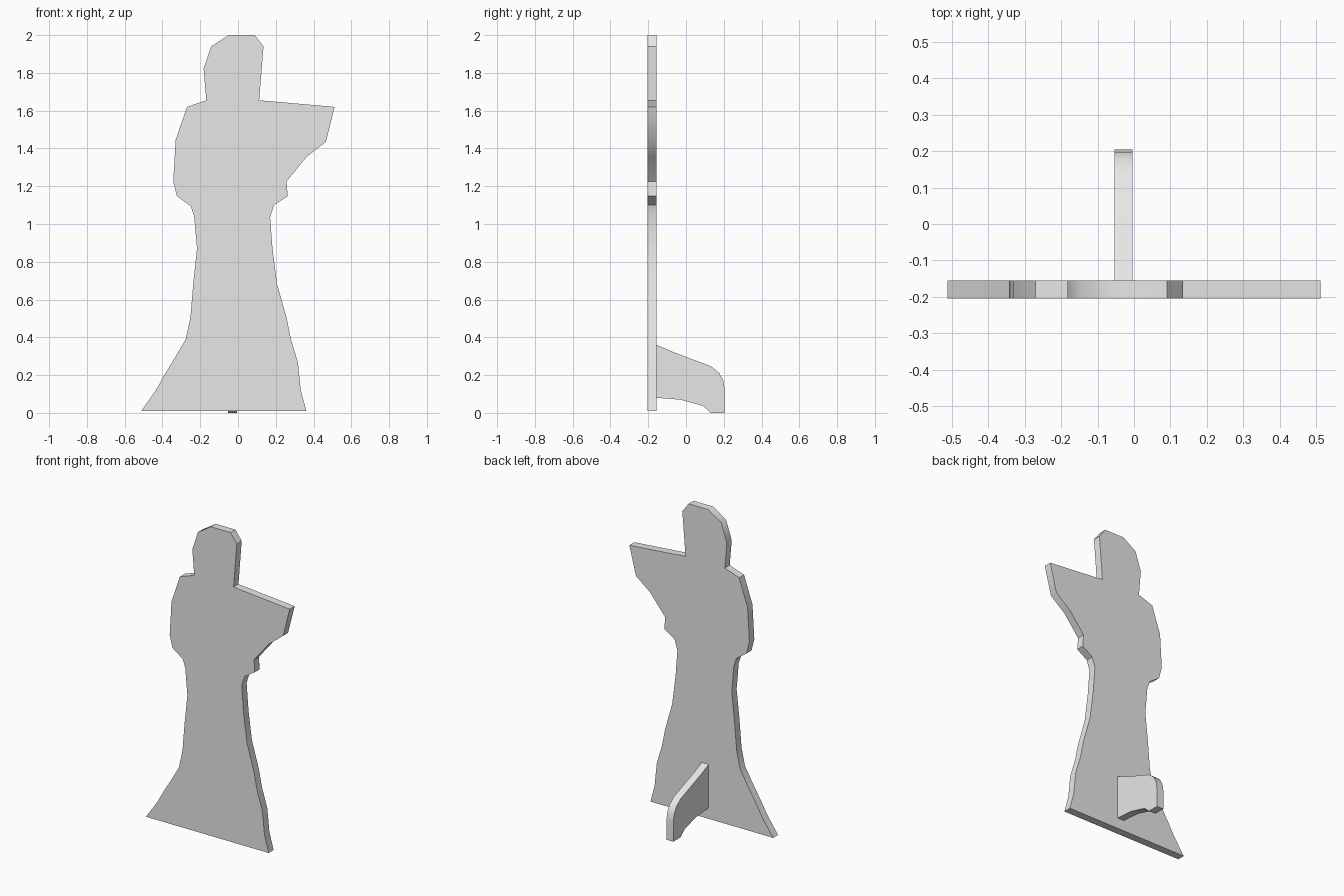
import bpy, bmesh, math
from mathutils import Vector

if "Cube" in bpy.data.objects:
    bpy.data.objects.remove(bpy.data.objects["Cube"])

grey = bpy.data.materials.new("light_grey")
grey.diffuse_color = (0.8, 0.8, 0.8, 1)
grey.use_nodes = True
grey.node_tree.nodes["Principled BSDF"].inputs["Base Color"].default_value = grey.diffuse_color


def plate(name, points, offset):
    """Extrude a flat 3D outline by an offset vector into a solid board."""
    bm = bmesh.new()
    face = bm.faces.new([bm.verts.new(p) for p in points])
    ext = bmesh.ops.extrude_face_region(bm, geom=[face], use_keep_orig=True)
    moved = [g for g in ext["geom"] if isinstance(g, bmesh.types.BMVert)]
    bmesh.ops.translate(bm, vec=Vector(offset), verts=moved)
    bmesh.ops.recalc_face_normals(bm, faces=bm.faces)
    mesh = bpy.data.meshes.new(name)
    bm.to_mesh(mesh)
    bm.free()
    mesh.materials.append(grey)
    ob = bpy.data.objects.new(name, mesh)
    bpy.context.collection.objects.link(ob)
    bpy.ops.object.select_all(action='DESELECT')
    ob.select_set(True)
    bpy.context.view_layer.objects.active = ob
    bpy.ops.object.shade_smooth_by_angle(angle=math.radians(40))
    return ob


# Standing figure silhouette (x, z): left side upward, then right side downward
left = [(-.512, .01), (-.435, .12), (-.39, .20), (-.335, .29), (-.277, .39),
        (-.252, .505), (-.237, .685), (-.217, .87), (-.232, 1.04),
        (-.25, 1.095), (-.323, 1.147), (-.343, 1.225), (-.33, 1.445),
        (-.27, 1.62), (-.168, 1.655), (-.182, 1.82), (-.142, 1.94), (-.05, 2)]
right = [(.09, 2), (.135, 1.94), (.112, 1.655), (.512, 1.62), (.465, 1.435),
         (.363, 1.355), (.257, 1.225), (.263, 1.147), (.19, 1.10),
         (.17, 1.035), (.183, .865), (.207, .68), (.257, .505), (.28, .39),
         (.317, .268), (.332, .12), (.362, .01)]
plate("figure_board", [(x, -.205, z) for x, z in left + right], (0, .05, 0))

# Rear support fin (y, z)
fin = [(-.155, .36), (-.075, .325), (.132, .247), (.175, .212), (.197, .172),
       (.205, .125), (.205, 0), (.132, 0), (.09, .037), (-.03, .07),
       (-.155, .08)]
plate("rear_support", [(-.053, y, z) for y, z in fin], (.049, 0, 0))
